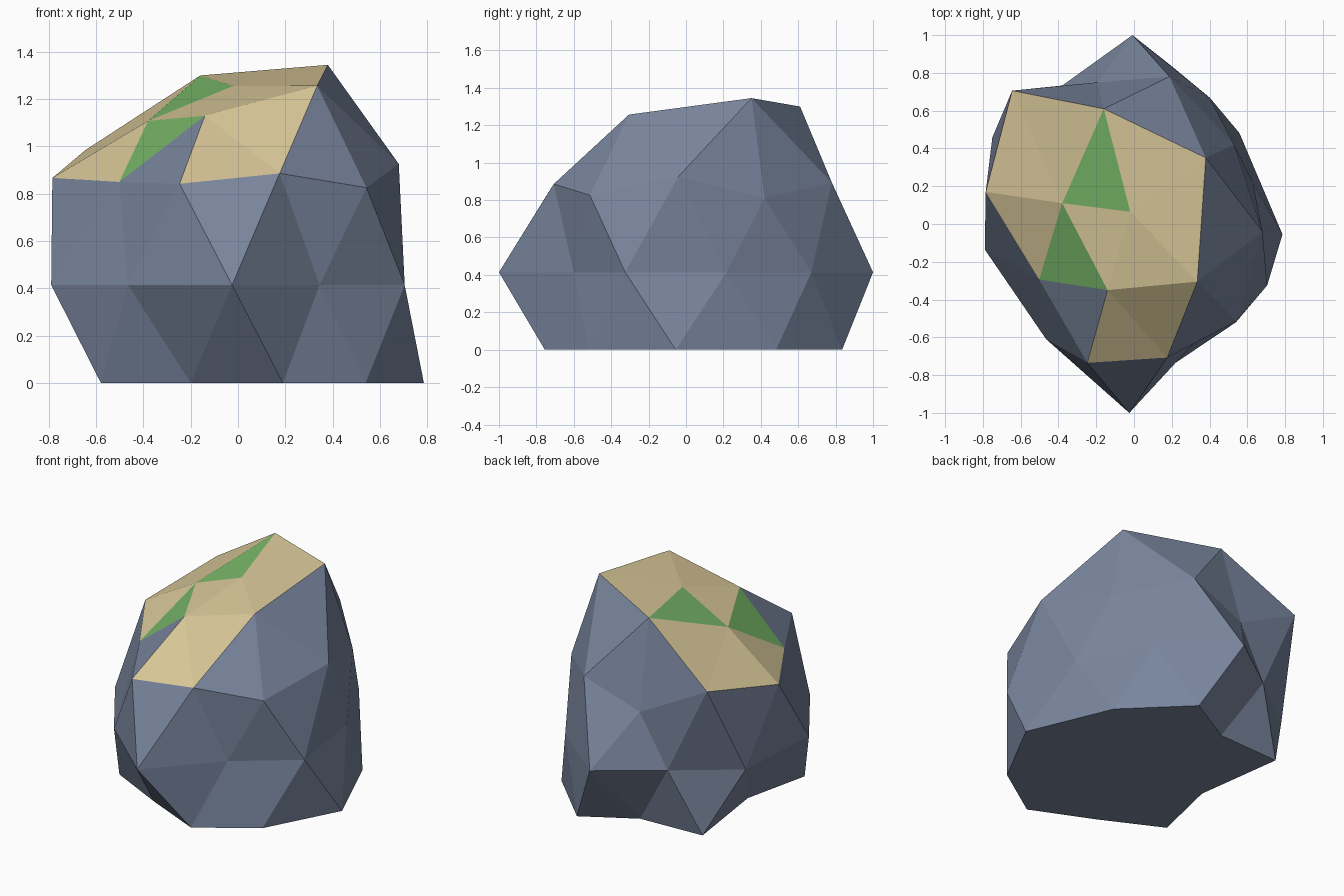
import bpy
import bmesh

if "Cube" in bpy.data.objects:
    bpy.data.objects.remove(bpy.data.objects["Cube"])


def material(name, colour):
    m = bpy.data.materials.new(name)
    m.diffuse_color = (*colour, 1.0)
    m.use_nodes = True
    m.node_tree.nodes["Principled BSDF"].inputs["Base Color"].default_value = m.diffuse_color
    return m


SLATE, SAND, GREEN = 0, 1, 2
mats = [
    material("slate_stone", (0.19, 0.235, 0.337)),
    material("sand_top", (0.70, 0.58, 0.32)),
    material("moss_green", (0.19, 0.48, 0.14)),
]

# Boulder cross-section rings, counter-clockwise from the front
crown = (-0.02, 0.065, 1.256)
cap = [(-0.14, -0.35, 1.13), (0.335, -0.305, 1.257), (0.38, 0.35, 1.345),
       (-0.16, 0.61, 1.30), (-0.38, 0.11, 1.108)]
shoulder = [(-0.247, -0.735, 0.842), (0.176, -0.707, 0.886), (0.543, -0.514, 0.826),
            (0.68, -0.04, 0.926), (0.53, 0.42, 0.81), (0.188, 0.78, 0.893),
            (-0.193, 0.75, 0.75), (-0.645, 0.706, 0.985), (-0.785, 0.17, 0.867),
            (-0.502, -0.294, 0.85)]
waist = [(-0.025, -1.0), (0.345, -0.60), (0.705, -0.325), (0.63, 0.217), (0.40, 0.67),
         (-0.008, 1.0), (-0.38, 0.733), (-0.75, 0.458), (-0.79, -0.135), (-0.465, -0.61)]
foot = [(0.19, -0.755), (0.54, -0.52), (0.786, -0.055), (0.558, 0.482), (0.20, 0.835),
        (-0.125, 0.65), (-0.56, 0.63), (-0.48, 0.05), (-0.58, -0.39), (-0.20, -0.58)]

# Patch colours for each of the five top sectors: crown facet, then three slope facets
patches = [
    (SAND, SAND, SAND, SLATE),
    (SAND, SLATE, SLATE, SLATE),
    (SAND, SLATE, SLATE, SLATE),
    (GREEN, SLATE, SAND, SAND),
    (SAND, SAND, GREEN, SLATE),
]

bm = bmesh.new()
top = bm.verts.new(crown)
P = [bm.verts.new(c) for c in cap]
U = [bm.verts.new(c) for c in shoulder]
R = [bm.verts.new((x, y, 0.414)) for x, y in waist]
S = [bm.verts.new((x, y, 0.0)) for x, y in foot]


def facet(*verts, colour=SLATE):
    bm.faces.new(verts).material_index = colour


# Coloured top and upper slopes
for k in range(5):
    p, q = P[k], P[(k + 1) % 5]
    a, m, b = U[2 * k], U[2 * k + 1], U[(2 * k + 2) % 10]
    for tri, colour in zip(((top, p, q), (p, a, m), (p, m, q), (q, m, b)), patches[k]):
        facet(*tri, colour=colour)

# Stone sides, zigzag bands down to the ground
for i in range(10):
    j = (i + 1) % 10
    facet(U[i], R[i], U[j])
    facet(R[i], R[j], U[j])
    facet(R[i], S[i], R[j])
    facet(S[i], S[j], R[j])

# Flat underside
facet(*reversed(S))

bmesh.ops.recalc_face_normals(bm, faces=bm.faces[:])
mesh = bpy.data.meshes.new("boulder")
bm.to_mesh(mesh)
bm.free()
for m in mats:
    mesh.materials.append(m)
boulder = bpy.data.objects.new("boulder", mesh)
bpy.context.collection.objects.link(boulder)
